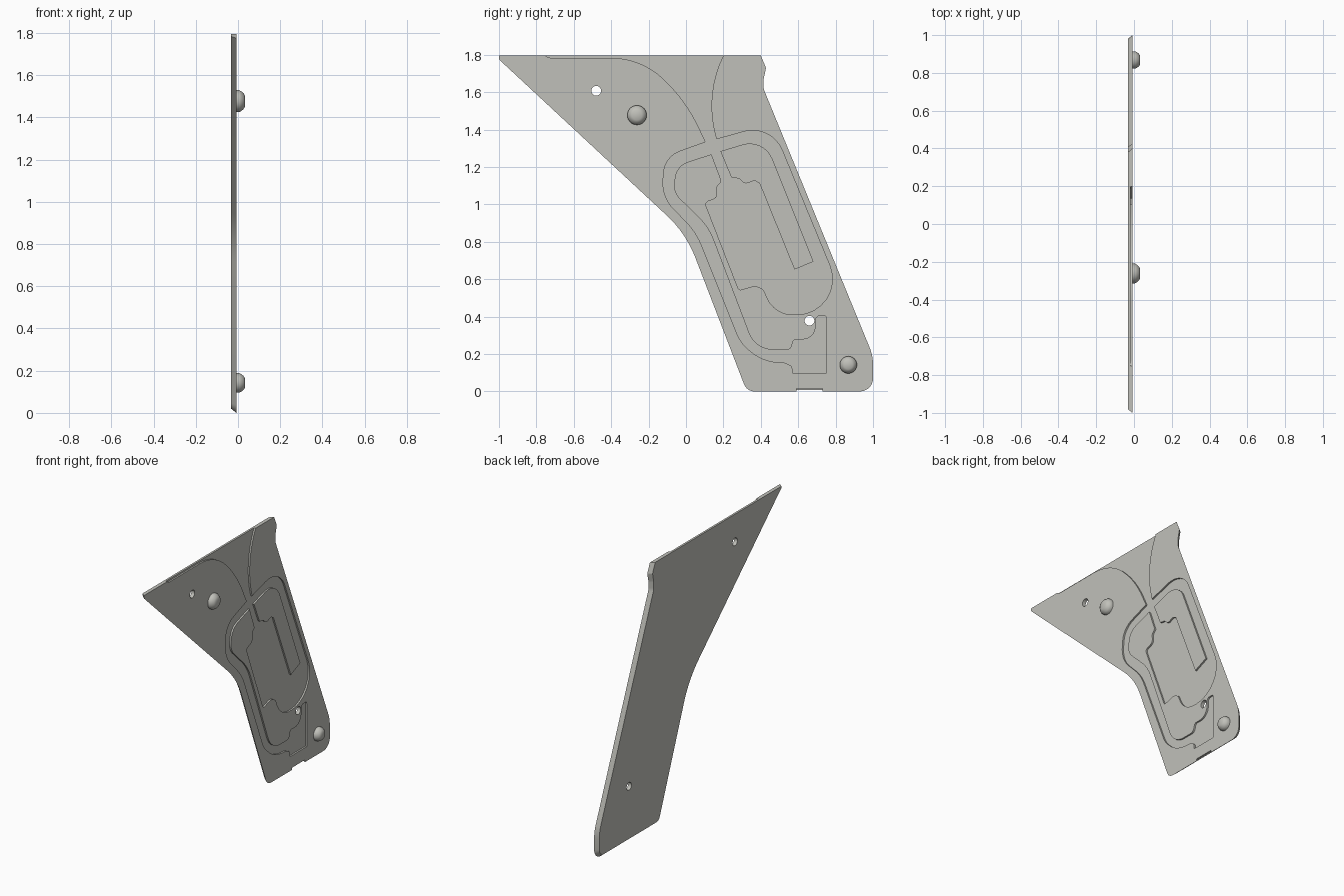
import bpy, bmesh, math
from mathutils import Vector

if "Cube" in bpy.data.objects:
    bpy.data.objects.remove(bpy.data.objects["Cube"])

FRONT, FLOOR, BACK = -0.008, -0.019, -0.033   # x of raised face, recess floor, rear face
TOP = 1.795

grey = bpy.data.materials.new("warm_grey")
grey.diffuse_color = (0.53, 0.53, 0.49, 1)
grey.use_nodes = True
grey.node_tree.nodes["Principled BSDF"].inputs["Base Color"].default_value = grey.diffuse_color


def rounded(corners, steps=8):
    """Polygon from (y, z, radius) corners with filleted corners."""
    n = len(corners)
    pts = [Vector(c[:2]) for c in corners]
    info = []
    for i, (y, z, r) in enumerate(corners):
        a = (pts[i - 1] - pts[i]).normalized()
        b = (pts[(i + 1) % n] - pts[i]).normalized()
        half = a.angle(b) / 2
        info.append([a, b, half, r / math.tan(half) if r else 0])
    scale = [1.0] * n
    for i in range(n):                      # shrink fillets that would overlap
        j = (i + 1) % n
        total = info[i][3] + info[j][3]
        length = (pts[j] - pts[i]).length * 0.98
        if total > length:
            scale[i] = min(scale[i], length / total)
            scale[j] = min(scale[j], length / total)
    out = []
    for p, (a, b, half, t), s in zip(pts, info, scale):
        t *= s
        if t < 1e-5 or half > 1.56:
            out.append(p)
            continue
        r = t * math.tan(half)
        centre = p + (a + b).normalized() * (r / math.sin(half))
        u, v = p + a * t - centre, p + b * t - centre
        sweep = math.pi - 2 * half
        for k in range(steps + 1):
            f = k / steps
            out.append(centre + (u * math.sin((1 - f) * sweep) + v * math.sin(f * sweep)) / math.sin(sweep))
    return out


def inset(pts, d):
    """Move every edge inward by d, except the top edge."""
    out, n = [], len(pts)
    for i, p in enumerate(pts):
        lines = []
        for q, w in ((pts[i - 1], p), (p, pts[(i + 1) % n])):
            e = (w - q).normalized()
            on_top = q.y > TOP - 1e-4 and w.y > TOP - 1e-4
            lines.append((Vector((-e.y, e.x)), 0 if on_top else d))
        (n1, d1), (n2, d2) = lines
        det = n1.x * n2.y - n1.y * n2.x
        if abs(det) < 1e-3:
            out.append(p + n1 * d1)
        else:
            out.append(p + Vector((d1 * n2.y - d2 * n1.y, n1.x * d2 - n2.x * d1)) / det)
    return out


def loft(name, rings, material=grey):
    """Closed solid through rings of 3D points."""
    bm = bmesh.new()
    loops = [[bm.verts.new(p) for p in ring] for ring in rings]
    n = len(loops[0])
    for lo, hi in zip(loops, loops[1:]):
        for i in range(n):
            bm.faces.new((lo[i], lo[(i + 1) % n], hi[(i + 1) % n], hi[i]))
    bm.faces.new(loops[0])
    bm.faces.new(loops[-1])
    bmesh.ops.recalc_face_normals(bm, faces=bm.faces)
    mesh = bpy.data.meshes.new(name)
    bm.to_mesh(mesh)
    bm.free()
    mesh.materials.append(material)
    ob = bpy.data.objects.new(name, mesh)
    bpy.context.collection.objects.link(ob)
    return ob


def prism(name, pts, x0, x1):
    return loft(name, [[(x, p[0], p[1]) for p in pts] for x in (x0, x1)])


def lathe(name, y, z, profile, sides=32):
    angles = [2 * math.pi * i / sides for i in range(sides)]
    return loft(name, [[(x, y + r * math.cos(a), z + r * math.sin(a)) for a in angles] for x, r in profile])


def activate(ob):
    bpy.ops.object.select_all(action='DESELECT')
    ob.select_set(True)
    bpy.context.view_layer.objects.active = ob


def cut(ob, cutter):
    cutter.hide_render = True
    mod = ob.modifiers.new("cut", 'BOOLEAN')
    mod.operation, mod.solver, mod.object = 'DIFFERENCE', 'EXACT', cutter
    activate(ob)
    bpy.ops.object.modifier_apply(modifier=mod.name)
    bpy.data.objects.remove(cutter)


# plate with sloping rim
outline = rounded([
    (-1, TOP, 0), (-1, 1.775, 0), (0, 0.845, 0.6), (0.325, 0, 0.06), (1, 0, 0.07),
    (1, 0.19, 0.25), (0.415, 1.617, 0.06), (0.415, 1.67, 0.05), (0.428, 1.73, 0.03), (0.4, TOP, 0)])
rear = inset(outline, 0.02)
plate = loft("plate", [[(FRONT, *p) for p in outline], [(BACK, *p) for p in rear]])

# recessed channel: upper sweep, left loop, lower pocket, centre pocket
upper_left = [(-0.77, 1.81, 0), (-0.735, 1.783, 0.05), (-0.24, 1.783, 0.4), (0, 1.555, 0.85),
              (0.105, 1.333, 0)]
left_outer = [(-0.112, 1.255, 0.13), (-0.13, 1.04, 0.2), (0.055, 0.852, 0.4),
              (0.29, 0.265, 0.2), (0.4, 0.162, 0.25)]
lower_pocket = [(0.53, 0.153, 0.03), (0.567, 0.135, 0.02), (0.57, 0.098, 0), (0.751, 0.098, 0),
                (0.751, 0.405, 0.012), (0.693, 0.405, 0.025), (0.693, 0.278, 0.07),
                (0.575, 0.278, 0.02), (0.56, 0.222, 0.03)]
left_inner = [(0.37, 0.222, 0.14), (0.12, 0.88, 0.35), (-0.07, 1.065, 0.1),
              (-0.05, 1.207, 0.1), (0.136, 1.268, 0)]
centre_pocket = [(0.19, 1.123, 0.01), (0.165, 1.095, 0.02), (0.168, 1.035, 0.03), (0.1, 1.01, 0.02),
                 (0.283, 0.54, 0.015), (0.37, 0.565, 0.04), (0.415, 0.545, 0.04),
                 (0.47, 0.41, 0.15), (0.877, 0.41, 0.19), (0.456, 1.43, 0.17), (0.163, 1.348, 0)]
upper_right = [(0.098, 1.59, 0.6), (0.207, 1.81, 0)]
channel = rounded(upper_left + left_outer + lower_pocket + left_inner + centre_pocket + upper_right)
cut(plate, prism("channel_cutter", channel, FLOOR, 0.05))

# notch in the lower edge
cut(plate, prism("notch_cutter", [(0.59, -0.05), (0.73, -0.05), (0.73, 0.015), (0.59, 0.015)], FLOOR, 0.05))

# two through holes
for y, z in ((-0.48, 1.607), (0.66, 0.378)):
    cut(plate, lathe("hole_cutter", y, z, [(-0.1, 0.026), (0.1, 0.026)]))

# raised island inside the centre pocket
island = prism("raised_island", rounded([
    (0.184, 1.284, 0), (0.417, 1.354, 0.13), (0.682, 0.694, 0), (0.58, 0.652, 0),
    (0.393, 1.113, 0.01), (0.366, 1.128, 0.02), (0.313, 1.107, 0.03), (0.286, 1.138, 0.03),
    (0.243, 1.143, 0.01)]), FLOOR - 0.004, FRONT)

# domed studs
studs = [lathe(name, y, z, [(FRONT - 0.004, r), (0.006, r), (0.017, r * 0.88), (0.026, r * 0.72), (0.033, r * 0.5)])
         for name, y, z, r in (("upper_stud", -0.262, 1.477, 0.052), ("lower_stud", 0.868, 0.142, 0.046))]

for ob in [plate, island] + studs:
    activate(ob)
    bpy.ops.object.shade_smooth_by_angle(angle=math.radians(35))
